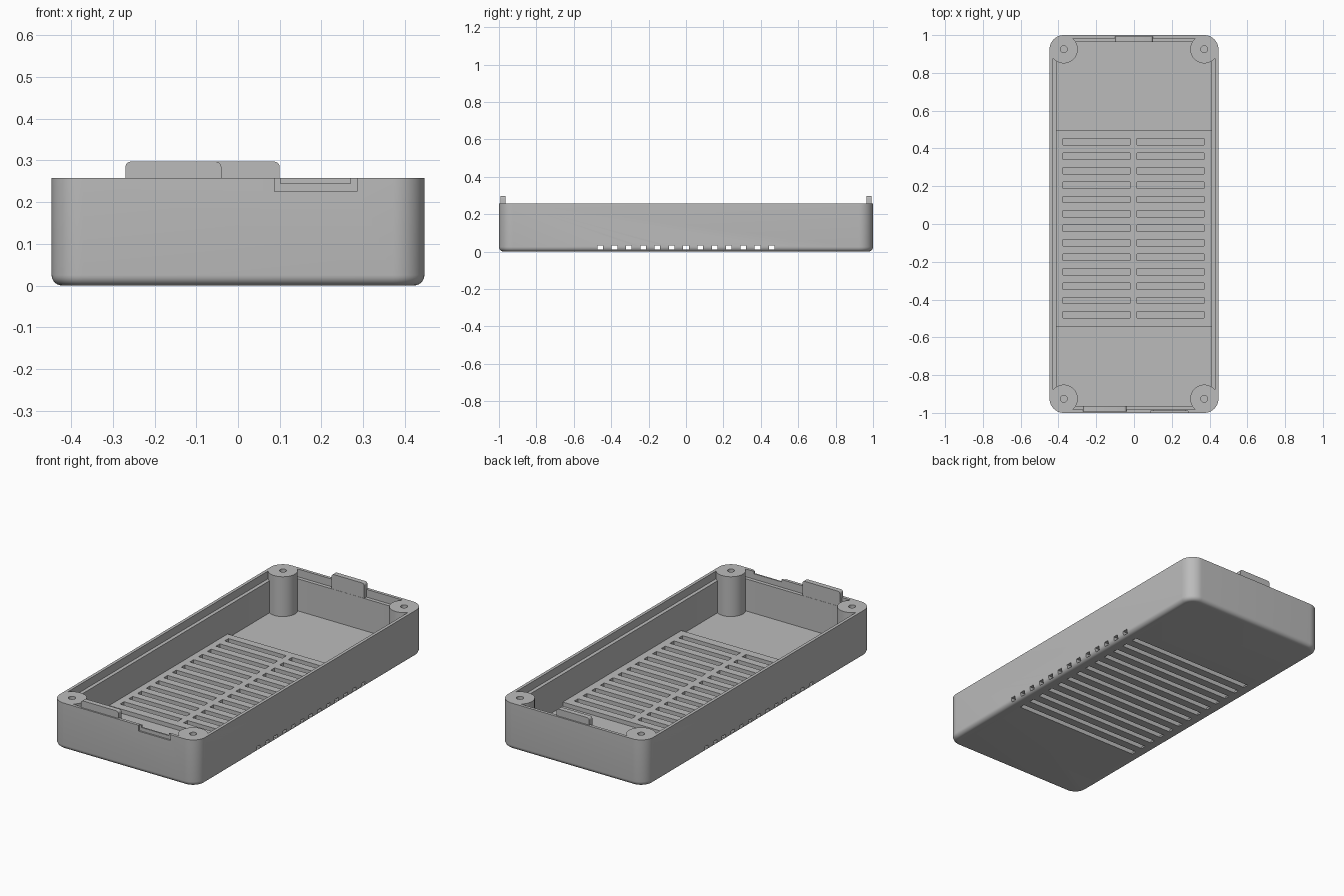
import bpy, bmesh, math

if "Cube" in bpy.data.objects:
    bpy.data.objects.remove(bpy.data.objects["Cube"])

grey = bpy.data.materials.new("plain grey")
grey.diffuse_color = (0.5, 0.5, 0.5, 1)
grey.use_nodes = True
grey.node_tree.nodes["Principled BSDF"].inputs["Base Color"].default_value = grey.diffuse_color

HX, HY, TOP = 0.447, 1.0, 0.258      # half width, half length, rim height
R = 0.075                            # corner radius
FLOOR, LEDGE = 0.037, 0.215
ROWS = [(i - 6) * 0.0764 for i in range(13)]


def finish(name, bm):
    bmesh.ops.recalc_face_normals(bm, faces=bm.faces)
    me = bpy.data.meshes.new(name)
    bm.to_mesh(me)
    bm.free()
    ob = bpy.data.objects.new(name, me)
    bpy.context.collection.objects.link(ob)
    me.materials.append(grey)
    return ob


def smooth(ob):
    bpy.ops.object.select_all(action='DESELECT')
    ob.select_set(True)
    bpy.context.view_layer.objects.active = ob
    bpy.ops.object.shade_smooth_by_angle(angle=math.radians(30))


def add_box(bm, x0, x1, y0, y1, z0, z1):
    vs = bmesh.ops.create_cube(bm, size=1)["verts"]
    for v in vs:
        v.co.x = x1 if v.co.x > 0 else x0
        v.co.y = y1 if v.co.y > 0 else y0
        v.co.z = z1 if v.co.z > 0 else z0


def boxes(name, dims):
    bm = bmesh.new()
    for d in dims:
        add_box(bm, *d)
    return finish(name, bm)


def cut(ob, dims):
    cutter = boxes("cutter", dims)
    cutter.hide_render = True
    mod = ob.modifiers.new("cut", 'BOOLEAN')
    mod.operation, mod.solver, mod.object = 'DIFFERENCE', 'EXACT', cutter
    bpy.context.view_layer.objects.active = ob
    bpy.ops.object.modifier_apply(modifier=mod.name)
    bpy.data.objects.remove(cutter, do_unlink=True)


def rounded_ring(bm, inset, z, n=12):
    r = R - inset
    ring = []
    for k, (sx, sy) in enumerate([(1, 1), (-1, 1), (-1, -1), (1, -1)]):
        for i in range(n + 1):
            a = math.pi / 2 * (k + i / n)
            ring.append(bm.verts.new((sx * (HX - R) + r * math.cos(a),
                                      sy * (HY - R) + r * math.sin(a), z)))
    return ring


# Tray: rounded bottom edge, outer wall, thin lip, ledge, inner wall, floor
F = 0.025
profile = [(F - F * math.sin(a), F - F * math.cos(a))
           for a in (math.pi / 2 * i / 6 for i in range(7))]
profile += [(0, TOP), (0.017, TOP), (0.017, LEDGE), (0.037, LEDGE), (0.037, FLOOR)]
bm = bmesh.new()
rings = [rounded_ring(bm, *p) for p in profile]
for a, b in zip(rings, rings[1:]):
    for i in range(len(a)):
        j = (i + 1) % len(a)
        bm.faces.new((a[i], a[j], b[j], b[i]))
bm.faces.new(rings[0])
bm.faces.new(rings[-1])
tray = finish("tray", bm)

# Vent channels through the sides, and slots in the underside
cut(tray, [(-0.5, 0.5, y - 0.015, y + 0.015, 0.01, 0.033) for y in ROWS])
cut(tray, [(-0.385, 0.385, y - 0.015, y + 0.015, -0.01, 0.02) for y in ROWS])
# Stepped notch in the front lip
cut(tray, [(0.088, 0.285, -1.02, -0.991, 0.225, 0.3)])
cut(tray, [(0.102, 0.27, -1.02, -0.97, 0.245, 0.3)])
smooth(tray)

# Raised grille on the floor with two columns of slots
grille = boxes("floor_grille", [(-0.412, 0.412, -0.545, 0.495, 0.036, 0.06)])
cut(grille, [(x0, x1, y - 0.04, y - 0.006, 0.02, 0.1)
             for y in ROWS for x0, x1 in ((-0.375, -0.02), (0.015, 0.37))])

# Corner screw posts with blind holes
for sx, sy in ((-1, -1), (1, -1), (1, 1), (-1, 1)):
    bm = bmesh.new()
    pts = [(0, 0.08), (0.018, 0.08), (0.018, TOP), (0.0745, TOP), (0.0745, 0.03), (0, 0.03)]
    vs = [bm.verts.new((x, 0, z)) for x, z in pts]
    es = [bm.edges.new(p) for p in zip(vs, vs[1:])]
    bmesh.ops.spin(bm, geom=vs + es, cent=(0, 0, 0), axis=(0, 0, 1),
                   angle=2 * math.pi, steps=48)
    bmesh.ops.remove_doubles(bm, verts=bm.verts, dist=1e-5)
    bmesh.ops.translate(bm, verts=bm.verts, vec=(sx * (HX - R), sy * (HY - R), 0))
    smooth(finish("screw_post", bm))


# Snap tabs rising above the rim, with rounded upper corners
def snap_tab(name, x0, x1, y0, y1, z0=LEDGE - 0.005, z1=0.297, r=0.013):
    bm = bmesh.new()
    pts = [(x0, z0), (x1, z0)]
    for cx, start in ((x1 - r, 0), (x0 + r, 90)):
        for i in range(7):
            a = math.radians(start + 15 * i)
            pts.append((cx + r * math.cos(a), z1 - r + r * math.sin(a)))
    face = bm.faces.new([bm.verts.new((x, y0, z)) for x, z in pts])
    ext = bmesh.ops.extrude_face_region(bm, geom=[face], use_keep_orig=True)["geom"]
    bmesh.ops.translate(bm, verts=[g for g in ext if isinstance(g, bmesh.types.BMVert)],
                        vec=(0, y1 - y0, 0))
    smooth(finish(name, bm))


snap_tab("front_tab", -0.27, -0.04, -0.992, -0.964)
snap_tab("back_tab", -0.10, 0.10, 0.964, 0.992)
